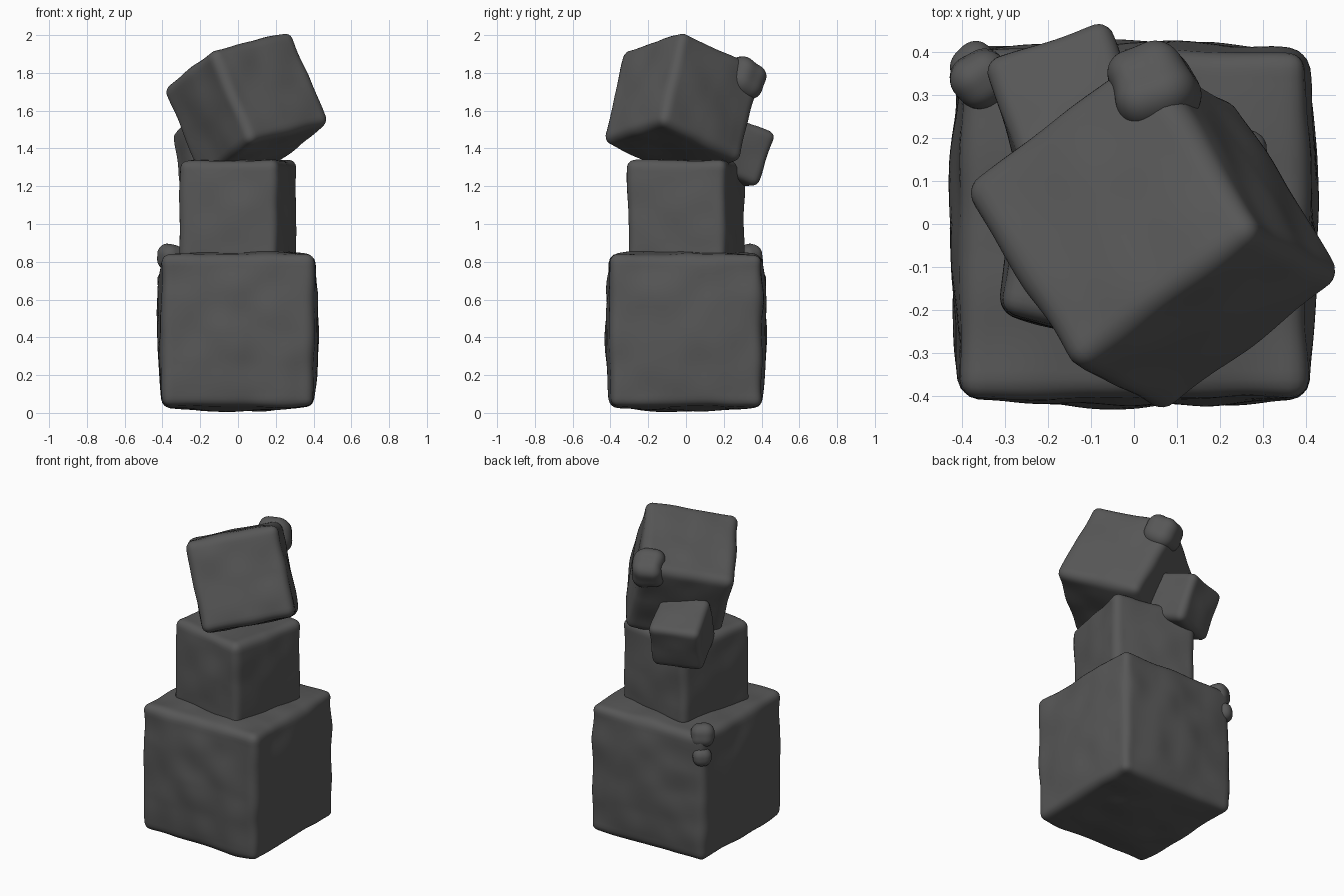
import bpy, bmesh, math
from mathutils import Vector, Matrix, noise

if "Cube" in bpy.data.objects:
    bpy.data.objects.remove(bpy.data.objects["Cube"])

stone = bpy.data.materials.new("dark grey stone")
stone.diffuse_color = (0.095, 0.095, 0.095, 1)
stone.use_nodes = True
stone.node_tree.nodes["Principled BSDF"].inputs["Base Color"].default_value = stone.diffuse_color


def block(name, size, loc, rot, radius, bulge=0.0, rough=0.008, cuts=30, seed=0):
    """Rounded cube with swollen faces and a lumpy surface."""
    bm = bmesh.new()
    bmesh.ops.create_cube(bm, size=size)
    bmesh.ops.subdivide_edges(bm, edges=bm.edges[:], cuts=cuts, use_grid_fill=True)
    h = size / 2
    k = h - radius
    for v in bm.verts:
        core = Vector([max(-k, min(k, c)) for c in v.co])
        n = (v.co - core).normalized()
        p = core + n * radius
        small, mid, _ = sorted(abs(c) / h for c in p)
        swell = bulge * (1 - mid ** 2) * (1 - small ** 2)
        lump = noise.noise(p * 6 + Vector((seed, seed * 2.3, 0)))
        v.co = p + n * (swell + rough * lump)
    for f in bm.faces:
        f.smooth = True
    me = bpy.data.meshes.new(name)
    bm.to_mesh(me)
    bm.free()
    me.materials.append(stone)
    ob = bpy.data.objects.new(name, me)
    bpy.context.collection.objects.link(ob)
    ob.matrix_world = Matrix.Translation(loc) @ rot.to_4x4()
    return ob


def turn(z=0, x=0, y=0):
    r = math.radians
    return (Matrix.Rotation(r(z), 3, 'Z') @ Matrix.Rotation(r(x), 3, 'X')
            @ Matrix.Rotation(r(y), 3, 'Y'))


# Large base block, resting on z = 0
base = block("base_block", 0.80, (0, 0, 0.44), turn(), 0.04, 0.025, 0.012, 40, 1)
base.location.z -= min((base.matrix_world @ v.co).z for v in base.data.vertices) - 0.005

# Middle block, turned slightly
block("middle_block", 0.53, (0, 0, 1.07), turn(-12), 0.04, 0.01, 0.009, 30, 4)

# Tilted top block, its axes taken from three edges
u = Vector((0.4, 0.3, 0.1)).normalized()
w = u.cross(Vector((-0.25, 0.4, -0.2))).normalized()
v = w.cross(u)
tilt = Matrix((u, v, w)).transposed()
block("top_block", 0.545, (0.045, -0.02, 1.625), tilt, 0.045, 0.01, 0.01, 30, 7)

# Small block stuck to the back
block("small_back_block", 0.30, (-0.145, 0.25, 1.39), turn(19, -21), 0.035, 0.005, 0.01, 20, 10)

# Lumps on the back corners
block("top_corner_lump", 0.19, (0.03, 0.32, 1.775), turn(20, -25), 0.07, 0, 0.03, 14, 13)
block("base_corner_lump", 0.13, (-0.35, 0.34, 0.82), turn(35, 10), 0.05, 0, 0.02, 12, 16)
block("base_corner_knob", 0.10, (-0.37, 0.37, 0.70), turn(45), 0.045, 0, 0.02, 12, 19)
